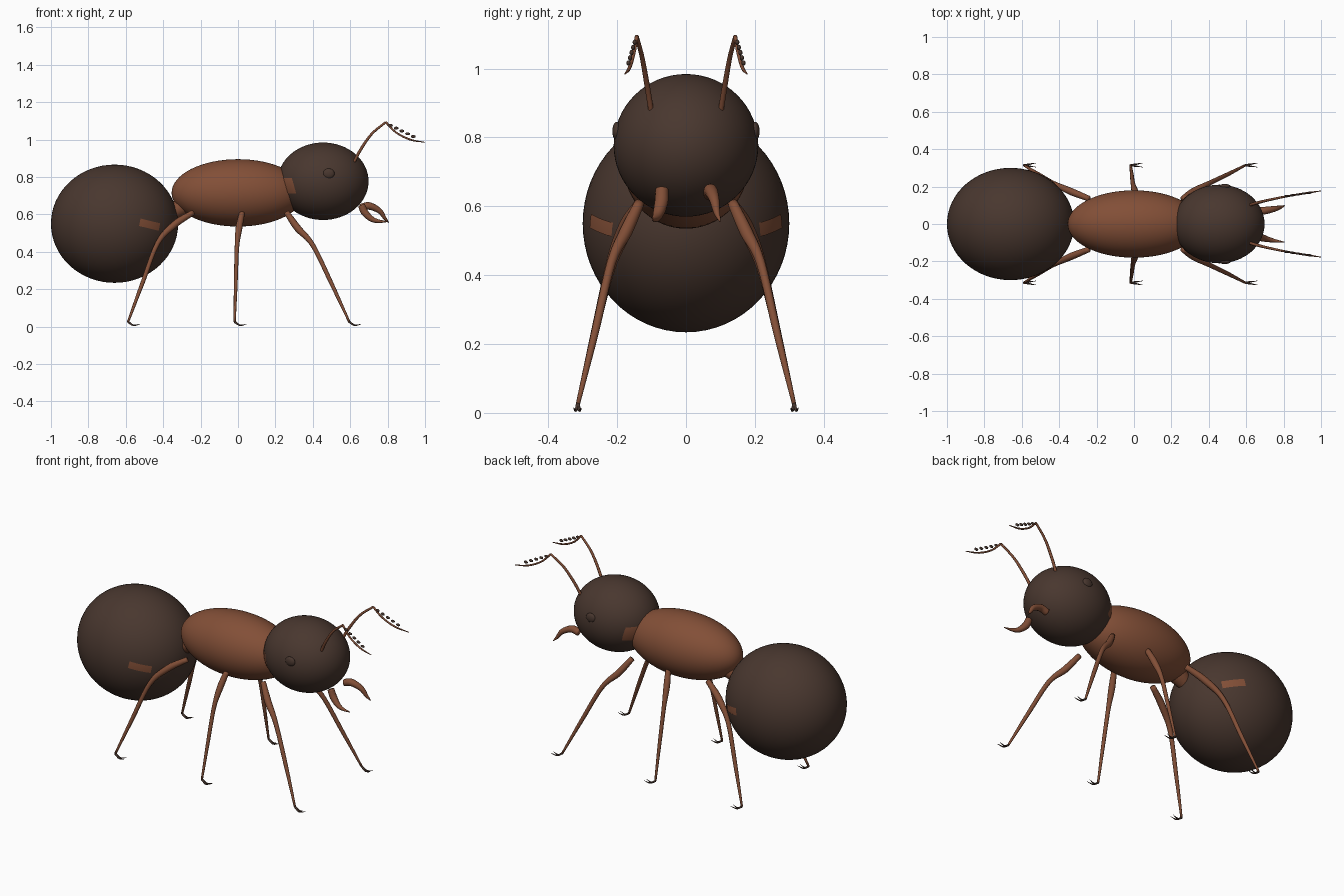
import bpy, bmesh
from math import sqrt
from mathutils import Vector

cube = bpy.data.objects.get("Cube")
if cube:
    bpy.data.objects.remove(cube, do_unlink=True)


def material(name, rgb):
    m = bpy.data.materials.new(name)
    m.use_nodes = True
    col = (*rgb, 1)
    m.diffuse_color = col
    m.node_tree.nodes["Principled BSDF"].inputs["Base Color"].default_value = col
    return m


BROWN = material("chestnut brown", (0.225, 0.078, 0.038))
DARK = material("dark umber", (0.066, 0.038, 0.028))


def add_mesh(name, bm, mat):
    bmesh.ops.recalc_face_normals(bm, faces=bm.faces)
    mesh = bpy.data.meshes.new(name)
    bm.to_mesh(mesh)
    bm.free()
    mesh.materials.append(mat)
    mesh.polygons.foreach_set("use_smooth", [True] * len(mesh.polygons))
    obj = bpy.data.objects.new(name, mesh)
    bpy.context.collection.objects.link(obj)
    return obj


def ellipsoid(name, center, radii, mat, segs=64):
    bm = bmesh.new()
    bmesh.ops.create_uvsphere(bm, u_segments=segs, v_segments=segs // 2, radius=1)
    bmesh.ops.scale(bm, vec=radii, verts=bm.verts)
    bmesh.ops.translate(bm, vec=center, verts=bm.verts)
    return add_mesh(name, bm, mat)


def smooth_path(points, steps=6):
    """Catmull-Rom samples through (x, y, z, radius) points."""
    p = [Vector(q) for q in points]
    p = [2 * p[0] - p[1]] + p + [2 * p[-1] - p[-2]]
    out = []
    for a, b, c, d in zip(p, p[1:], p[2:], p[3:]):
        for i in range(steps):
            t = i / steps
            out.append(0.5 * (2 * b + (c - a) * t + (2 * a - 5 * b + 4 * c - d) * t * t
                              + (3 * b - a - 3 * c + d) * t ** 3))
    return out + [p[-2]]


def tube(name, points, mat, side=1, sides=12):
    """Tapered round tube; side mirrors it across the body."""
    path = smooth_path(points)
    bm = bmesh.new()
    rings = []
    for i, q in enumerate(path):
        pos = Vector((q[0], q[1] * side, q[2]))
        d = path[min(i + 1, len(path) - 1)] - path[max(i - 1, 0)]
        rot = Vector((d[0], d[1] * side, d[2])).to_track_quat('Z', 'Y')
        ring = bmesh.ops.create_circle(bm, segments=sides, radius=max(q[3], 0.001))["verts"]
        for v in ring:
            v.co = pos + rot @ v.co
        rings.append(ring)
    for r, s in zip(rings, rings[1:]):
        # match the closest start so the skin never twists
        k = min(range(sides), key=lambda j: (s[j].co - r[0].co).length)
        for j in range(sides):
            n = (j + 1) % sides
            bm.faces.new((r[j], r[n], s[(n + k) % sides], s[(j + k) % sides]))
    bm.faces.new(rings[0])
    bm.faces.new(rings[-1])
    return add_mesh(name, bm, mat)


def marking(name, center, radii, start, end, half, side, n=12):
    """Thin painted plate hugging an ellipsoid between two (x, z) points."""
    bm = bmesh.new()
    grid = []
    for i in range(n + 1):
        row = []
        for j in range(n + 1):
            u, w = i / n, 2 * j / n - 1
            x = start[0] + (end[0] - start[0]) * u + half[0] * w
            z = start[1] + (end[1] - start[1]) * u + half[1] * w
            k = 1 - ((x - center[0]) / radii[0]) ** 2 - ((z - center[2]) / radii[2]) ** 2
            y = radii[1] * sqrt(max(k, 0)) + 0.003
            row.append(bm.verts.new((x, y * side, z)))
        grid.append(row)
    for r, s in zip(grid, grid[1:]):
        for j in range(n):
            bm.faces.new((r[j], r[j + 1], s[j + 1], s[j]))
    obj = add_mesh(name, bm, BROWN)
    if (obj.data.polygons[0].normal.y > 0) != (side > 0):
        obj.data.flip_normals()


# Body
GASTER = ((-0.66, 0, 0.55), (0.34, 0.3, 0.316))
HEAD = ((0.455, 0, 0.777), (0.243, 0.21, 0.207))
ellipsoid("abdomen", *GASTER, DARK)
ellipsoid("thorax", (0, 0, 0.715), (0.355, 0.18, 0.18), BROWN)
ellipsoid("head", *HEAD, DARK)
tube("waist", [(-0.27, 0, 0.66, 0.055), (-0.31, 0, 0.635, 0.05), (-0.36, 0, 0.6, 0.035)], BROWN, sides=20)

# Legs: hip, thigh, knee, shin, foot as (x, y, z, radius)
LEGS = {
    "front": [(0.26, 0.135, 0.61, 0.015), (0.32, 0.175, 0.525, 0.019), (0.40, 0.217, 0.435, 0.013),
              (0.5, 0.265, 0.23, 0.011), (0.595, 0.314, 0.025, 0.006)],
    "middle": [(0.022, 0.135, 0.61, 0.015), (0.005, 0.175, 0.525, 0.018), (-0.006, 0.217, 0.42, 0.012),
               (-0.012, 0.265, 0.23, 0.01), (-0.018, 0.314, 0.025, 0.006)],
    "hind": [(-0.24, 0.135, 0.61, 0.015), (-0.34, 0.175, 0.545, 0.019), (-0.43, 0.217, 0.445, 0.013),
             (-0.51, 0.265, 0.235, 0.011), (-0.588, 0.314, 0.025, 0.006)],
}

for side, label in ((1, "left"), (-1, "right")):
    for name, pts in LEGS.items():
        tube(f"{label}_{name}_leg", pts, BROWN, side)
        fx, fy, fz, _ = pts[-1]
        for spread, tag in ((0.012, "outer"), (-0.01, "inner")):
            tube(f"{label}_{name}_{tag}_claw",
                 [(fx, fy, fz, 0.006), (fx + 0.03, fy + spread / 2, 0.007, 0.004),
                  (fx + 0.065, fy + spread, 0.014, 0.001)], DARK, side, 8)

    # Antennae with a row of beads above the outer section
    tube(f"{label}_antenna_base",
         [(0.615, 0.1, 0.87, 0.008), (0.655, 0.112, 0.945, 0.008), (0.715, 0.127, 1.03, 0.007),
          (0.79, 0.143, 1.093, 0.006)], BROWN, side)
    tube(f"{label}_antenna_tip",
         [(0.79, 0.143, 1.093, 0.006), (0.845, 0.153, 1.038, 0.005), (0.92, 0.165, 1.0, 0.005),
          (1.0, 0.177, 0.985, 0.002)], BROWN, side)
    for i in range(5):
        t = i / 4
        ellipsoid(f"{label}_antenna_bead_{i + 1}",
                  (0.815 + 0.122 * t, side * (0.149 + 0.018 * t), 1.076 - 0.06 * t),
                  (0.013, 0.006, 0.008), DARK, 12)

    # Eyes and painted markings
    ellipsoid(f"{label}_eye", (0.485, side * 0.201, 0.818), (0.031, 0.013, 0.027), DARK, 24)
    marking(f"{label}_abdomen_marking", *GASTER, (-0.525, 0.558), (-0.42, 0.532), (0.004, 0.02), side)
    marking(f"{label}_cheek_marking", *HEAD, (0.262, 0.795), (0.285, 0.712), (0.026, 0), side)

# Mandibles: one bows upward, the other downward
tube("left_mandible",
     [(0.655, 0.07, 0.635, 0.02), (0.7, 0.072, 0.645, 0.02), (0.755, 0.082, 0.62, 0.015),
      (0.785, 0.09, 0.58, 0.009), (0.805, 0.099, 0.556, 0.002)], BROWN)
tube("right_mandible",
     [(0.66, 0.07, 0.65, 0.019), (0.678, 0.072, 0.61, 0.02), (0.715, 0.082, 0.575, 0.015),
      (0.755, 0.09, 0.563, 0.009), (0.805, 0.097, 0.562, 0.002)], BROWN, -1)
